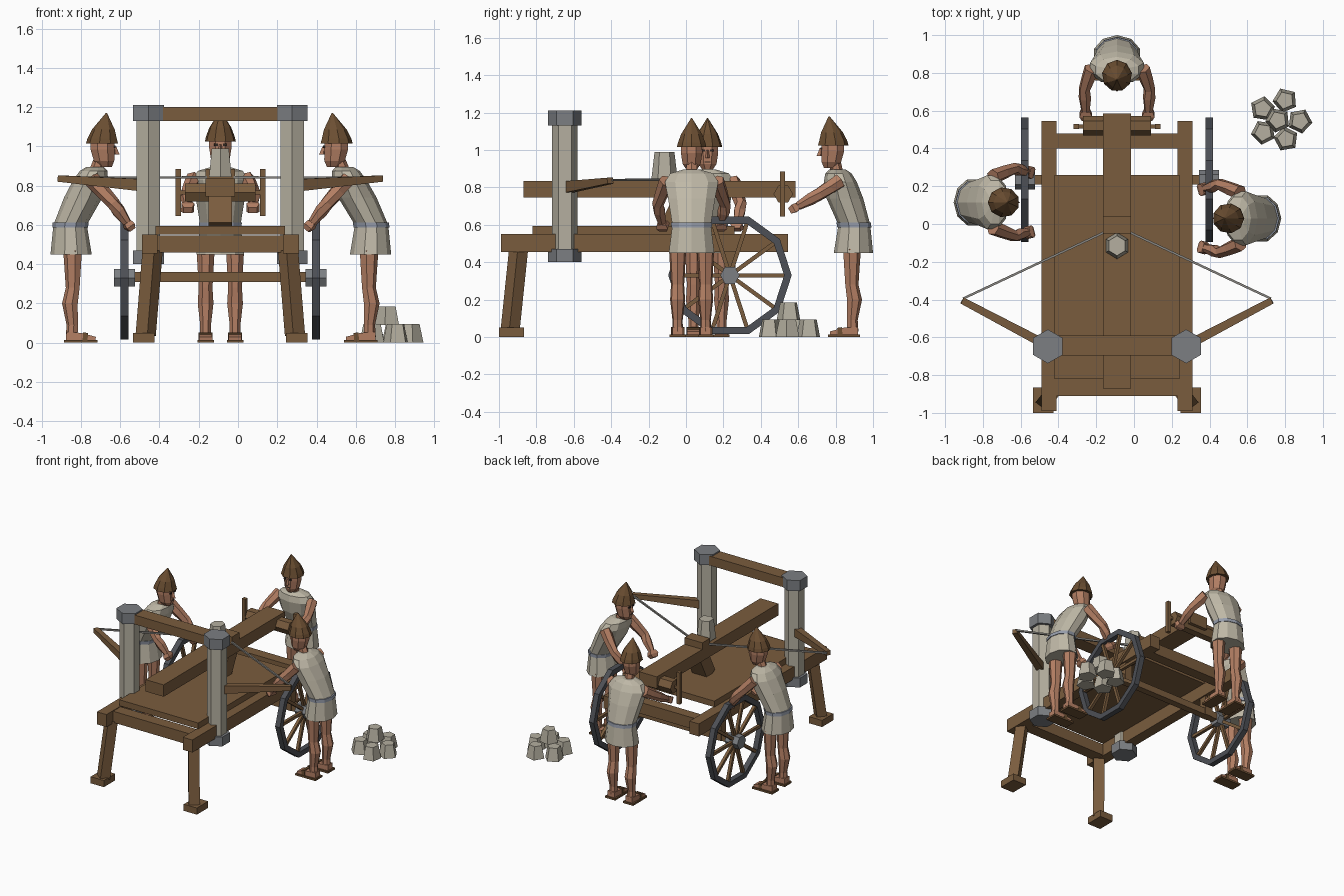
import bpy, bmesh, math
from mathutils import Vector, Matrix

if "Cube" in bpy.data.objects:
    bpy.data.objects.remove(bpy.data.objects["Cube"])

CX = -0.09  # machine centre line
I = Matrix.Identity(4)


def material(name, rgb):
    m = bpy.data.materials.new(name)
    m.diffuse_color = (*rgb, 1)
    m.use_nodes = True
    m.node_tree.nodes["Principled BSDF"].inputs["Base Color"].default_value = m.diffuse_color
    return m


WOOD = material("oak wood", (0.195, 0.108, 0.048))
PILLAR = material("pale stone", (0.46, 0.43, 0.35))
CLOTH = material("linen", (0.52, 0.48, 0.385))
SKIN = material("skin", (0.45, 0.21, 0.125))
LEATHER = material("brown leather", (0.15, 0.078, 0.032))
CAP = material("grey metal", (0.2, 0.21, 0.225))
IRON = material("dark iron", (0.075, 0.08, 0.092))
BELT = material("blue grey belt", (0.30, 0.33, 0.40))
CORD = material("cord", (0.25, 0.24, 0.22))
DARK = material("dark eyes", (0.03, 0.02, 0.015))


def skin_rings(name, rings, mat, M=I):
    """Bridge equal-sized rings of points and cap both ends."""
    bm = bmesh.new()
    vs = [[bm.verts.new(M @ Vector(p)) for p in r] for r in rings]
    n = len(vs[0])
    for a, b in zip(vs, vs[1:]):
        for i in range(n):
            j = (i + 1) % n
            bm.faces.new((a[i], a[j], b[j], b[i]))
    bm.faces.new(vs[0][::-1])
    bm.faces.new(vs[-1])
    bmesh.ops.recalc_face_normals(bm, faces=bm.faces)
    me = bpy.data.meshes.new(name)
    bm.to_mesh(me)
    bm.free()
    me.materials.append(mat)
    ob = bpy.data.objects.new(name, me)
    bpy.context.collection.objects.link(ob)
    return ob


def loft(name, rings, n, mat, M=I, turn=90):
    """Stack of horizontal n-gons given as (x, y, z, rx, ry)."""
    ang = [math.radians(turn) + math.tau * i / n for i in range(n)]
    return skin_rings(name, [[(x + rx * math.cos(a), y + ry * math.sin(a), z) for a in ang]
                             for x, y, z, rx, ry in rings], mat, M)


def box(name, x0, x1, y0, y1, z0, z1, mat=WOOD, M=I):
    return skin_rings(name, [[(x0, y0, z), (x1, y0, z), (x1, y1, z), (x0, y1, z)]
                             for z in (z0, z1)], mat, M)


def limb(name, path, mat, n=4, M=I, turn=45):
    """Bar through points given as (x, y, z, half_width, half_height)."""
    rings = []
    pts = [Vector(p[:3]) for p in path]
    for k, p in enumerate(path):
        d = (pts[min(k + 1, len(pts) - 1)] - pts[max(k - 1, 0)]).normalized()
        side = d.cross(Vector((0, 0, 1)))
        side = side.normalized() if side.length > 1e-4 else Vector((1, 0, 0))
        up = side.cross(d)
        s = math.sqrt(2) if n == 4 else 1
        rings.append([pts[k] + side * (s * p[3] * math.cos(a)) + up * (s * p[4] * math.sin(a))
                      for a in (math.radians(turn) + math.tau * i / n for i in range(n))])
    return skin_rings(name, rings, mat, M)


# Frame and deck
box("deck", CX - .33, CX + .33, -.82, .26, .55, .595)
box("front_crossbeam", CX - .33, CX + .33, -.91, -.82, .46, .545)
box("rear_crossbeam", CX - .33, CX + .33, .40, .48, .46, .545)
for s, side in ((-1, "left"), (1, "right")):
    x = CX + s * .36
    box(f"{side}_rail", x - .04, x + .04, -.99, .545, .455, .55)
    limb(f"{side}_front_leg", [(CX + s * .345, -.895, .47, .038, .035),
                               (CX + s * .38, -.94, .04, .038, .035)], WOOD)
    box(f"{side}_leg_foot", CX + s * .39 - .055, CX + s * .39 + .055, -1, -.865, 0, .05)
    box(f"{side}_axle_bracket", x - .03, x + .03, .205, .265, .31, .46)

    # Pillar with metal collars
    px = CX + s * .366
    for part, z0, z1, r, m in (("pillar", .45, 1.15, .069, PILLAR),
                               ("pillar_top_cap", 1.13, 1.21, .09, CAP),
                               ("pillar_bottom_cap", .40, .47, .09, CAP)):
        loft(f"{side}_{part}", [(px, -.648, z, r, r) for z in (z0, z1)], 6, m)

    # Bow arm and string
    limb(f"{side}_bow_arm", [(px, -.645, .80, .025, .032),
                             (CX + s * .82, -.405, .836, .018, .016)], WOOD)
    limb(f"{side}_bowstring", [(CX + s * .815, -.395, .84, .006, .006),
                               (CX + s * .07, -.045, .842, .006, .006)], CORD)

    # Wheel: ten-sided rim, spokes and hub
    wx, wy, wz, R = CX + s * .488, .235, .33, .33
    bm = bmesh.new()
    loops = []
    for r, dx in ((R, -.02), (R, .02), (R - .04, .02), (R - .04, -.02)):
        loops.append([bm.verts.new((wx + dx, wy + r * math.cos(math.tau * i / 10),
                                    wz + r * math.sin(math.tau * i / 10))) for i in range(10)])
    for k in range(4):
        a, b = loops[k], loops[(k + 1) % 4]
        for i in range(10):
            j = (i + 1) % 10
            bm.faces.new((a[i], a[j], b[j], b[i]))
    bmesh.ops.recalc_face_normals(bm, faces=bm.faces)
    me = bpy.data.meshes.new(f"{side}_wheel_rim")
    bm.to_mesh(me)
    bm.free()
    me.materials.append(IRON)
    bpy.context.collection.objects.link(bpy.data.objects.new(me.name, me))
    for i in range(10):
        a = math.tau * i / 10
        c, q = math.cos(a), math.sin(a)
        limb(f"{side}_spoke", [(wx, wy + r * c, wz + r * q, .011, .011) for r in (.03, .30)], WOOD)
    limb(f"{side}_hub", [(wx - .053, wy, wz, .052, .052), (wx + .053, wy, wz, .052, .052)], CAP, 6, turn=0)

    # Winch handle
    hx = CX + s * .215
    box(f"{side}_winch_handle", hx - .014, hx + .014, .502, .53, .645, .885)

limb("axle", [(CX - .5, .235, .335, .025, .025), (CX + .5, .235, .335, .025, .025)], WOOD)
box("top_crossbeam", CX - .32, CX + .32, -.695, -.59, 1.13, 1.2)

# Launching slide, trigger block, support and winch
box("slide", CX - .075, CX + .075, -.87, .585, .745, .835)
box("trigger_block", CX - .075, CX + .075, -.05, .04, .83, .885)
limb("slide_support", [(CX, -.09, .59, .06, .05), (CX, -.01, .75, .06, .05)], WOOD)
limb("winch_drum", [(CX - .18, .52, .765, .052, .052), (CX + .18, .52, .765, .052, .052)], WOOD, 6, turn=0)
limb("winch_rod", [(CX - .215, .516, .765, .01, .01), (CX + .215, .516, .765, .01, .01)], WOOD)
loft("loaded_stone", [(CX, -.115, .845, .066, .07), (CX, -.115, .99, .05, .053)], 6, PILLAR)

# Stone pile
for x, y, z in ((.68, .61, 0), (.80, .655, 0), (.878, .545, 0), (.685, .485, 0),
                (.805, .45, 0), (.762, .55, .09)):
    loft("pile_stone", [(x, y, z, .067, .067), (x, y, z + .095, .047, .047)], 5, PILLAR,
         turn=90 + 1500 * (x + y))


def crewman(tag, x, y, turn, lean, top, elbow, hand):
    """Crew figure, local front is -y; elbow and hand are (side, forward, z)."""
    M = Matrix.Translation((x, y, 0)) @ Matrix.Rotation(math.radians(turn), 4, 'Z')
    L, dz = lean, top - 1.17
    # Tunic and belt
    loft(f"{tag}_tunic", [(0, .01, .45, .128, .105), (0, .015, .60, .108, .085),
                          (0, -.35 * L, .74, .132, .098), (0, -.6 * L, .83, .15, .088),
                          (0, -.7 * L, .875, .12, .07), (0, -.75 * L, .895, .05, .045)], 10, CLOTH, M)
    loft(f"{tag}_belt", [(0, .015, .587, .114, .091), (0, .012, .612, .115, .092)], 10, BELT, M)
    # Neck, head and face
    loft(f"{tag}_neck", [(0, -.75 * L, .87, .034, .034), (0, -.95 * L, .95 + dz, .032, .032)], 6, SKIN, M)
    loft(f"{tag}_head", [(0, -L - .015, .895 + dz, .03, .035), (0, -L - .008, .925 + dz, .052, .056),
                         (0, -L, .985 + dz, .062, .066), (0, -L, 1.05 + dz, .06, .064)], 8, SKIN, M, 112.5)
    loft(f"{tag}_nose", [(0, -L - .066, .958 + dz, .012, .021), (0, -L - .06, 1.0 + dz, .006, .01)], 4, SKIN, M)
    for s in (-1, 1):
        box(f"{tag}_eye", s * .022 - .009, s * .022 + .009, -L - .067, -L - .058, .992 + dz, 1.004 + dz, DARK, M)
    box(f"{tag}_mouth", -.017, .017, -L - .061, -L - .052, .932 + dz, .939 + dz, DARK, M)
    # Pointed helmet
    loft(f"{tag}_helmet", [(0, -L, 1.015 + dz, .08, .084), (0, -L, 1.04 + dz, .074, .077),
                           (0, -L - .006, 1.085 + dz, .057, .06), (0, -L - .02, 1.17 + dz, .003, .003)],
         9, LEATHER, M)
    for s, side in ((-1, "left"), (1, "right")):
        n = f"{tag}_{side}"
        # Leg, sandal and strap
        lx = s * .075
        loft(f"{n}_leg", [(lx, .005, .03, .029, .032), (lx, .003, .09, .028, .03), (lx, .014, .2, .041, .042),
                          (lx, 0, .28, .036, .037), (lx, 0, .47, .047, .05)], 7, SKIN, M)
        box(f"{n}_sole", lx - .042, lx + .042, -.125, .045, 0, .014, LEATHER, M)
        limb(f"{n}_foot", [(lx, .035, .032, .028, .022), (lx, -.04, .03, .032, .02),
                           (lx, -.115, .02, .034, .01)], SKIN, 4, M)
        limb(f"{n}_strap", [(lx, -.05, .031, .036, .022), (lx, -.075, .029, .036, .02)], LEATHER, 4, M)
        # Arm with hand
        sh = Vector((s * .135, -.62 * L, .835))
        el = Vector((s * elbow[0], -elbow[1], elbow[2]))
        ha = Vector((s * hand[0], -hand[1], hand[2]))
        wr = el.lerp(ha, .72)
        limb(f"{n}_arm", [(*sh, .04, .042), (*sh.lerp(el, .5), .037, .038), (*el, .031, .034),
                          (*el.lerp(wr, .4), .034, .034), (*wr, .023, .023)], SKIN, 6, M)
        limb(f"{n}_hand", [(*wr, .024, .02), (*wr.lerp(ha, .5), .033, .024), (*ha, .022, .016)], SKIN, 4, M)


crewman("rear_crewman", CX, .885, 0, .10, 1.18, (.172, .17, .765), (.165, .33, .675))
crewman("left_crewman", -.84, .115, 90, .15, 1.17, (.178, .205, .71), (.155, .30, .575))
crewman("right_crewman", .665, .03, -90, .165, 1.17, (.18, .21, .71), (.15, .315, .575))
